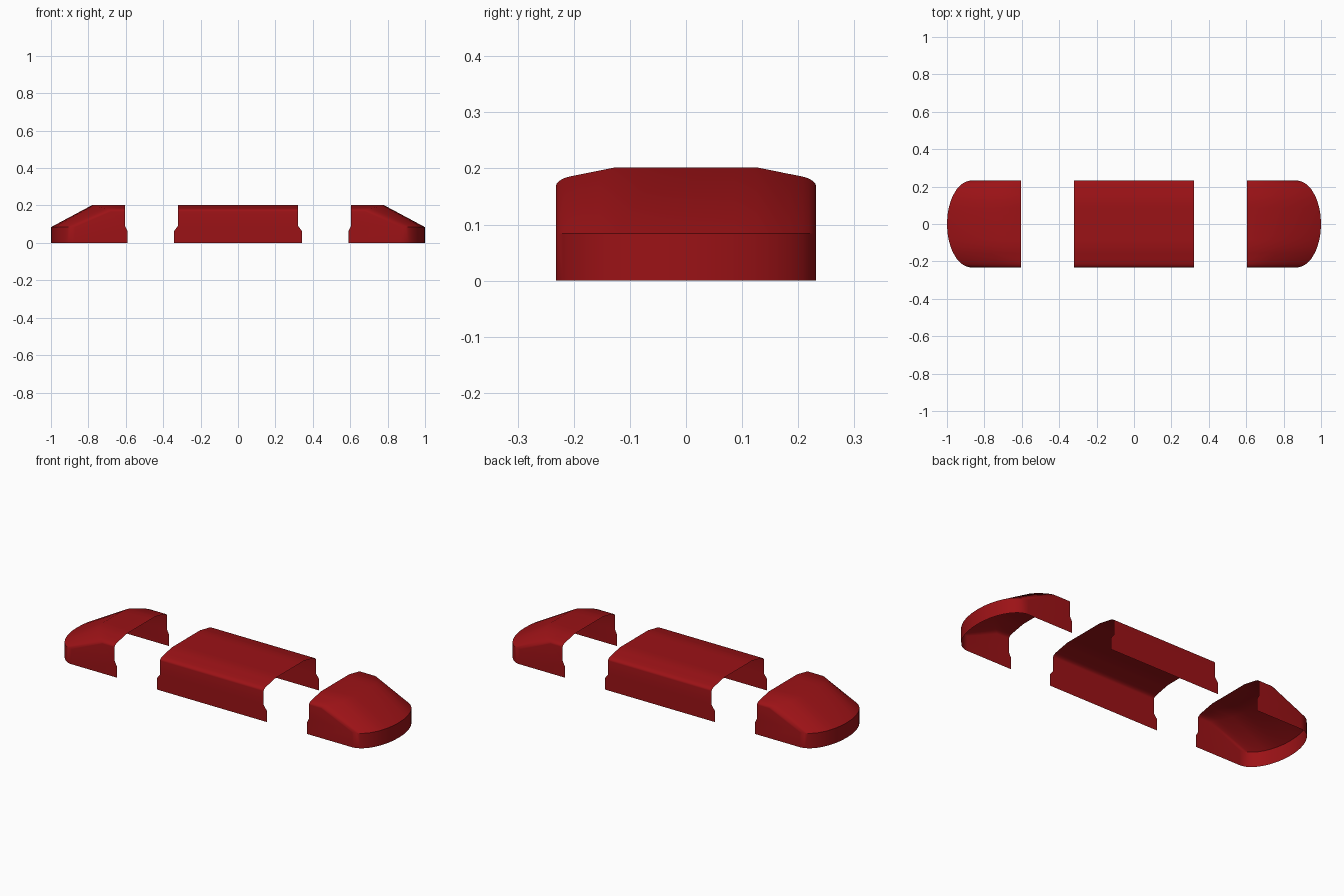
import bpy, bmesh, math

if "Cube" in bpy.data.objects:
    bpy.data.objects.remove(bpy.data.objects["Cube"])

W, NOSE_Z, TAB_Z, NECK_Z = 0.232, 0.084, 0.063, 0.09

# half cross-section of the roof: flat top, sloped shoulder, rounded edge
HALF = [(0, .202), (.045, .202), (.085, .202), (.125, .202), (.155, .196),
        (.185, .190), (.208, .1855), (.219, .182), (.227, .177), (.231, .172), (W, .167)]
SECTION = [(-y, z) for y, z in reversed(HALF[1:])] + HALF

red = bpy.data.materials.new("red_paint")
red.diffuse_color = (0.33, 0.006, 0.008, 1)
red.use_nodes = True
red.node_tree.nodes["Principled BSDF"].inputs["Base Color"].default_value = red.diffuse_color


def finish(name, columns, walls):
    """Skin the columns into a sheet, add the flat side walls, shade it."""
    bm = bmesh.new()
    for a, b in zip(columns, columns[1:]):
        for i in range(len(a) - 1):
            bm.faces.new([bm.verts.new(p) for p in (a[i], a[i + 1], b[i + 1], b[i])])
    for w in walls:
        bm.faces.new([bm.verts.new(p) for p in w])
    bmesh.ops.remove_doubles(bm, verts=bm.verts, dist=1e-5)
    bmesh.ops.recalc_face_normals(bm, faces=bm.faces)
    if sum(f.normal.z * f.calc_area() for f in bm.faces) < 0:
        bmesh.ops.reverse_faces(bm, faces=bm.faces)
    me = bpy.data.meshes.new(name)
    bm.to_mesh(me)
    bm.free()
    me.materials.append(red)
    ob = bpy.data.objects.new(name, me)
    bpy.context.collection.objects.link(ob)
    bpy.ops.object.select_all(action='DESELECT')
    ob.select_set(True)
    bpy.context.view_layer.objects.active = ob
    bpy.ops.object.shade_smooth_by_angle(angle=math.radians(30))


# centre cover with small tabs at the foot of each end
cols = [[(-.322, y, z), (.322, y, z)] for y, z in SECTION]
edge = [(.322, HALF[-1][1]), (.322, NECK_Z), (.342, TAB_Z), (.342, 0)]
outline = edge + [(-x, z) for x, z in reversed(edge)]
finish("centre_cover", cols, [[(x, y, z) for x, z in outline] for y in (-W, W)])


# end covers: roof, curved crest, sloped nose and upright rounded front wall
def crest(y):
    return .78 - .10 * (abs(y) / W) ** 4


def nose(y):
    return .87 + .13 * math.sqrt(max(0, 1 - (y / W) ** 2))


for name, s in (("left_end_cover", -1), ("right_end_cover", 1)):
    cols = [[(s * .604, y, z), (s * crest(y), y, z),
             (s * nose(y), y, NOSE_Z), (s * nose(y), y, 0)] for y, z in SECTION]
    top = HALF[-1][1]
    outline = [(.604, top), (crest(W), top), (nose(W), NOSE_Z), (nose(W), 0),
               (.59, 0), (.59, TAB_Z), (.604, NECK_Z)]
    finish(name, cols, [[(s * x, y, z) for x, z in outline] for y in (-W, W)])
